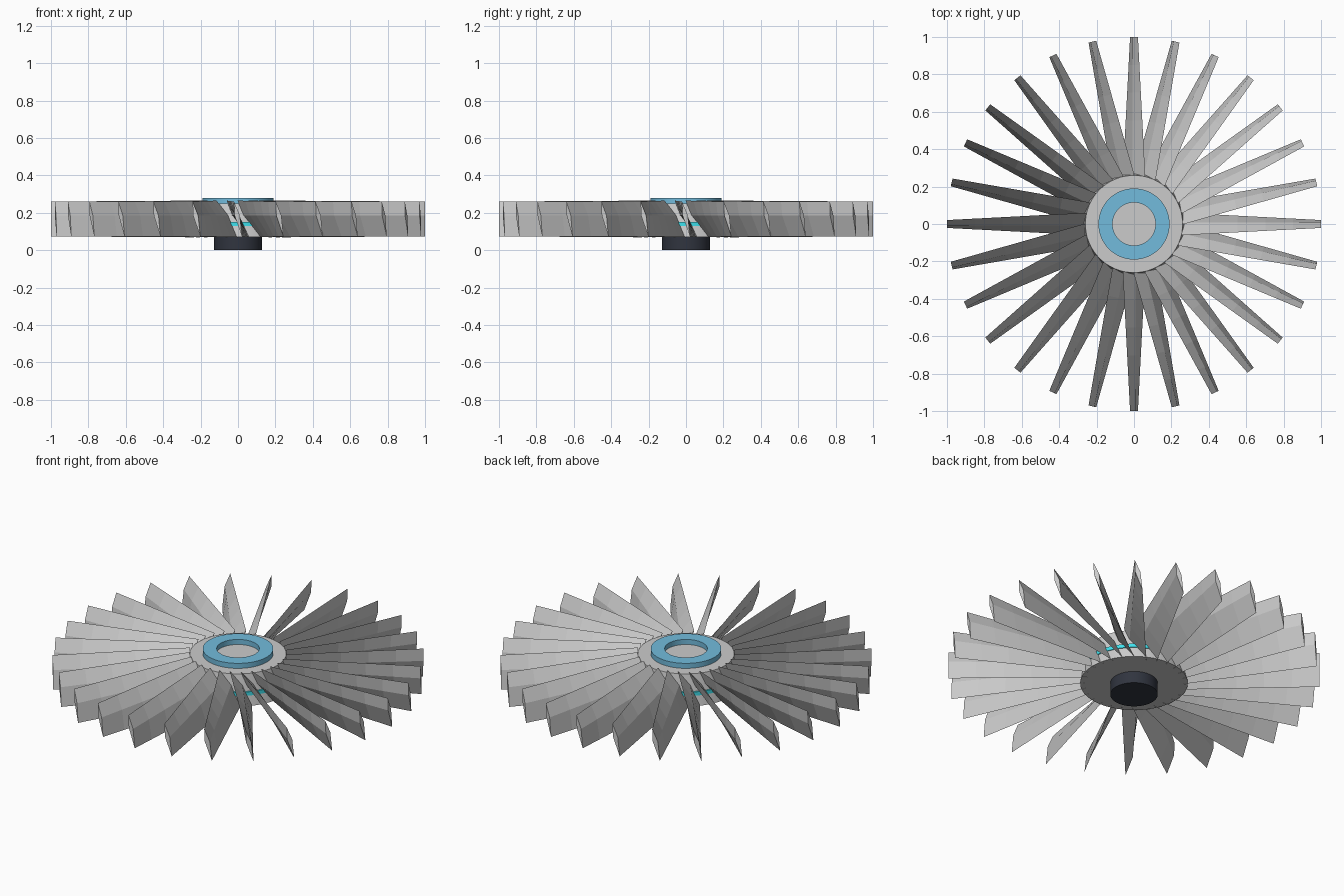
import bpy, bmesh
from math import cos, sin, pi, radians

if "Cube" in bpy.data.objects:
    bpy.data.objects.remove(bpy.data.objects["Cube"])

BLADES = 28


def material(name, rgb):
    m = bpy.data.materials.new(name)
    m.diffuse_color = (*rgb, 1)
    m.use_nodes = True
    m.node_tree.nodes["Principled BSDF"].inputs["Base Color"].default_value = m.diffuse_color
    return m


def add_mesh(name, verts, faces, mat=None):
    me = bpy.data.meshes.new(name)
    me.from_pydata(verts, [], faces)
    bm = bmesh.new()
    bm.from_mesh(me)
    bmesh.ops.remove_doubles(bm, verts=bm.verts, dist=1e-5)
    bmesh.ops.recalc_face_normals(bm, faces=bm.faces)
    bm.to_mesh(me)
    bm.free()
    ob = bpy.data.objects.new(name, me)
    bpy.context.collection.objects.link(ob)
    if mat:
        me.materials.append(mat)
    return ob


def smooth(ob):
    bpy.ops.object.select_all(action='DESELECT')
    ob.select_set(True)
    bpy.context.view_layer.objects.active = ob
    bpy.ops.object.shade_smooth_by_angle(angle=radians(30))


def lathe(name, profile, mat=None, closed=False, n=64):
    """Revolve (radius, z) points around z; closed joins the profile into a ring."""
    k = len(profile)
    verts = [(r * cos(2 * pi * i / n), r * sin(2 * pi * i / n), z)
             for i in range(n) for r, z in profile]
    faces = []
    for i in range(n):
        j = (i + 1) % n
        for a in range(k if closed else k - 1):
            b = (a + 1) % k
            faces.append((i * k + a, j * k + a, j * k + b, i * k + b))
    if not closed:  # flat end caps
        faces.append([i * k for i in range(n)])
        faces.append([i * k + k - 1 for i in range(n)])
    ob = add_mesh(name, verts, faces, mat)
    smooth(ob)
    return ob


blue = material("blue", (0.17, 0.50, 0.72))
cyan = material("cyan", (0.05, 0.75, 0.85))
dark = material("dark", (0.03, 0.035, 0.05))

# Hub, shaft and coloured rings
lathe("hub", [(0.29, 0.07), (0.26, 0.25)])
lathe("shaft", [(0.128, 0.0), (0.128, 0.09)], dark)
lathe("top_ring", [(0.115, 0.24), (0.19, 0.24), (0.19, 0.28), (0.115, 0.28)], blue, closed=True)
lathe("hub_band", [(0.265, 0.13), (0.285, 0.13), (0.285, 0.152), (0.265, 0.152)], cyan, closed=True)

# One twisted, tapering blade with a diamond section, pointing along +x
verts, faces = [], []
STEPS = 5
for s in range(STEPS + 1):
    f = s / STEPS
    r = 0.255 + (1.0 - 0.255) * f
    lean = 0.060 + (0.021 - 0.060) * f     # half the sideways run of the chord
    half = 0.098 + (0.093 - 0.098) * f     # half the height
    thick = 0.019 + (0.014 - 0.019) * f    # half the thickness
    u = 0.2
    verts += [(r, -lean, 0.167 + half),
              (r, -lean * u + thick, 0.167 + half * u),
              (r, lean, 0.167 - half),
              (r, -lean * u - thick, 0.167 + half * u)]
for s in range(STEPS):
    for a in range(4):
        b = (a + 1) % 4
        faces.append((s * 4 + a, s * 4 + b, s * 4 + 4 + b, s * 4 + 4 + a))
faces += [(3, 2, 1, 0), tuple(STEPS * 4 + a for a in range(4))]
blade = add_mesh("blade", verts, faces)

# Ring of blades sharing the same mesh
for i in range(1, BLADES):
    ob = bpy.data.objects.new("blade", blade.data)
    ob.rotation_euler.z = 2 * pi * i / BLADES
    bpy.context.collection.objects.link(ob)
